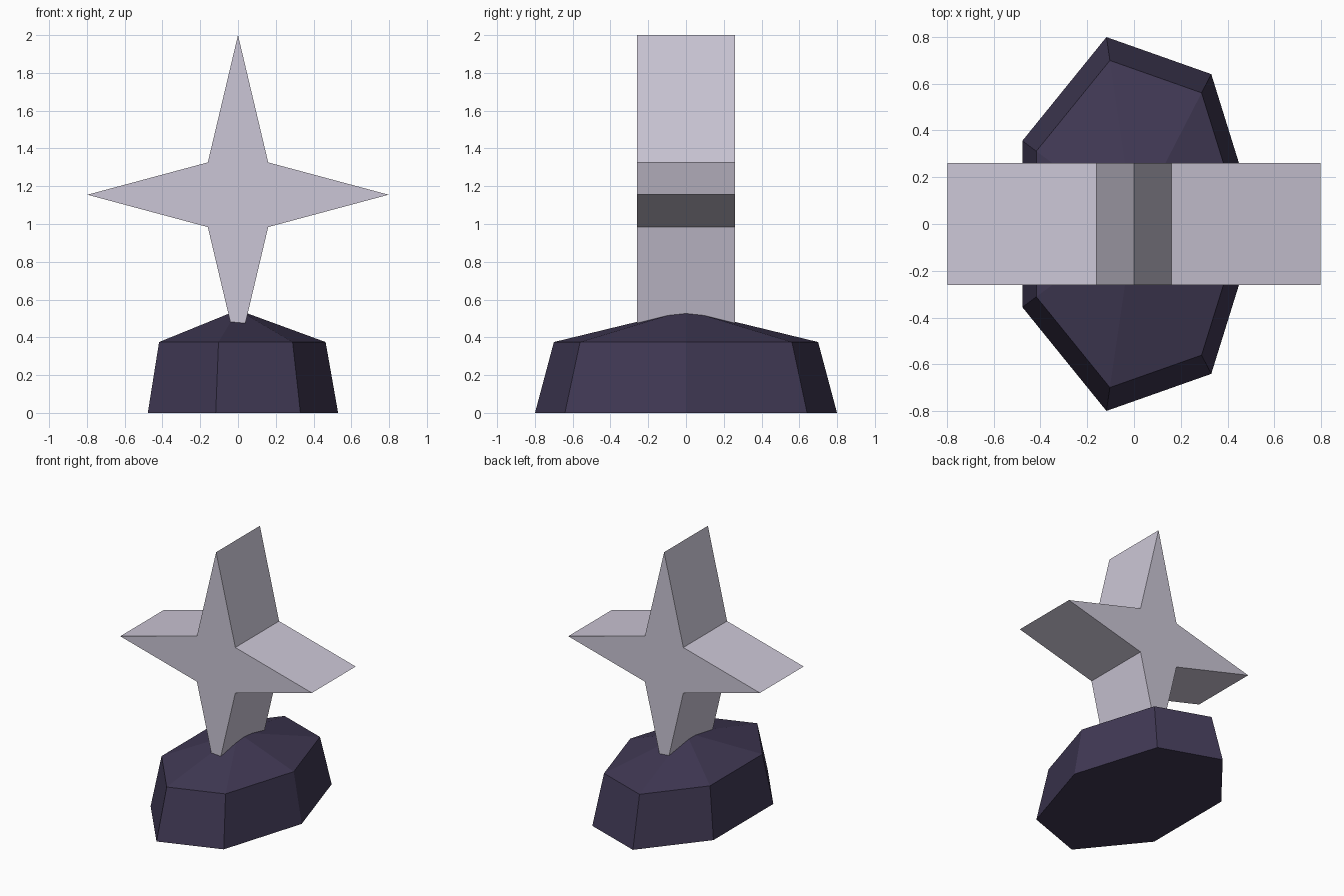
import bpy
import bmesh
from math import cos, sin, pi

cube = bpy.data.objects.get("Cube")
if cube:
    bpy.data.objects.remove(cube, do_unlink=True)


def make_material(name, color):
    mat = bpy.data.materials.new(name)
    mat.use_nodes = True
    mat.diffuse_color = color
    mat.node_tree.nodes["Principled BSDF"].inputs["Base Color"].default_value = color
    return mat


def make_object(name, bm, mat):
    bmesh.ops.recalc_face_normals(bm, faces=bm.faces)
    mesh = bpy.data.meshes.new(name)
    bm.to_mesh(mesh)
    bm.free()
    mesh.materials.append(mat)
    obj = bpy.data.objects.new(name, mesh)
    bpy.context.collection.objects.link(obj)
    return obj


def bridge(bm, lower, upper):
    n = len(lower)
    for i in range(n):
        j = (i + 1) % n
        bm.faces.new((lower[i], lower[j], upper[j], upper[i]))


pale = make_material("pale lilac grey", (0.60, 0.565, 0.67, 1))
dark = make_material("dark purple", (0.051, 0.040, 0.088, 1))

# Seven-sided tapered plinth with a shallow pointed top
SIDES = 7
bm = bmesh.new()
rings = []
for scale, z in ((1.0, 0.0), (0.875, 0.375)):
    rings.append([bm.verts.new((0.53 * scale * cos(2 * pi * i / SIDES),
                                0.82 * scale * sin(2 * pi * i / SIDES), z))
                  for i in range(SIDES)])
bridge(bm, *rings)
bm.faces.new(rings[0])
apex = bm.verts.new((0, 0, 0.545))
for i in range(SIDES):
    bm.faces.new((rings[1][i], rings[1][(i + 1) % SIDES], apex))
make_object("plinth", bm, dark)

# Thick four-pointed star, its lowest tip sunk into the plinth
outline = []
for i in range(4):
    a = i * pi / 2
    outline.append((0.797 * cos(a), 0.845 * sin(a)))
    b = a + pi / 4
    outline.append((0.226 * cos(b), 0.242 * sin(b)))
bm = bmesh.new()
front, back = [[bm.verts.new((x, y, 1.155 + z)) for x, z in outline]
               for y in (-0.26, 0.26)]
bridge(bm, front, back)
bm.faces.new(front)
bm.faces.new(back)
make_object("star", bm, pale)
